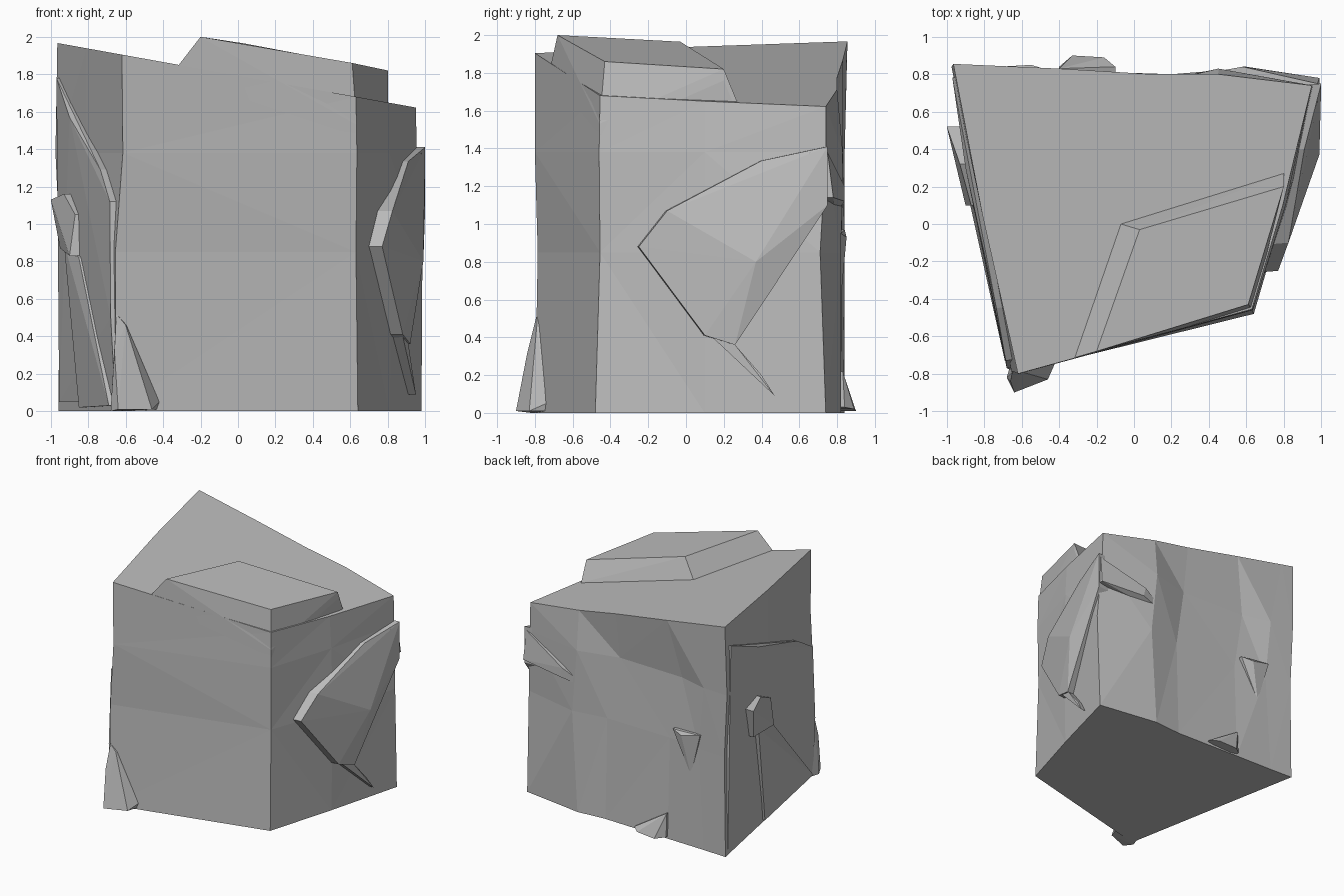
import bpy
import bmesh
from mathutils import Vector

default_cube = bpy.data.objects.get("Cube")
if default_cube:
    bpy.data.objects.remove(default_cube, do_unlink=True)

# One plain stone colour
stone = bpy.data.materials.new("stone_grey")
stone.use_nodes = True
stone_colour = (0.51, 0.51, 0.51, 1)
stone.diffuse_color = stone_colour
stone.node_tree.nodes["Principled BSDF"].inputs["Base Color"].default_value = stone_colour


def finish(name, bm):
    """Turn a bmesh into a flat shaded stone object."""
    bmesh.ops.recalc_face_normals(bm, faces=bm.faces[:])
    mesh = bpy.data.meshes.new(name)
    bm.to_mesh(mesh)
    bm.free()
    mesh.materials.append(stone)
    obj = bpy.data.objects.new(name, mesh)
    bpy.context.collection.objects.link(obj)
    return obj


def chunk(name, outer, inward):
    """Convex flake: outer corners plus the same corners sunk into the block."""
    bm = bmesh.new()
    for corner in outer:
        bm.verts.new(corner)
        bm.verts.new(Vector(corner) + Vector(inward))
    result = bmesh.ops.convex_hull(bm, input=bm.verts[:])
    unused = {item for key in ("geom_interior", "geom_unused")
              for item in result[key] if isinstance(item, bmesh.types.BMVert)}
    bmesh.ops.delete(bm, geom=list(unused), context="VERTS")
    bmesh.ops.dissolve_limit(bm, angle_limit=0.02, verts=bm.verts[:], edges=bm.edges[:])
    return finish(name, bm)


def top_height(x):
    """Height of the tilted upper surface of the block."""
    return 1.793 - 0.18 * x


# Main block: each column lists its corner at the foot, lower, upper and top levels
columns = [
    [(-.65, -.8), (-.655, -.785), (-.615, -.8), (-.62, -.8)],     # front right corner
    [(.64, -.48), (.63, -.455), (.635, -.46), (.63, -.455)],      # front left corner
    [(.81, .1), (.825, .1), (.81, .1), (.795, .1)],               # left side middle
    [(.98, .74), (.985, .71), (.955, .74), (.95, .74)],           # back left corner
    [(.45, .82), (.5, .82), (.45, .83), (.45, .8)],               # back bulge
    [(.2, .8), (.2, .775), (.1, .745), (.1, .8)],                 # back hollow
    [(-.4, .82), (-.4, .79), (-.5, .765), (-.4, .83)],            # back middle
    [(-.75, .83), (-.7, .825), (-.75, .83), (-.85, .85)],         # back right bulge
    [(-.96, .84), (-.95, .84), (-.975, .84), (-.965, .855)],      # back right corner
    [(-.81, .05), (-.82, .05), (-.81, .05), (-.81, .05)],         # right side middle
]
level_heights = (0, 0.85, 1.38)

bm = bmesh.new()
grid = []
for column in columns:
    heights = (*level_heights, top_height(column[-1][0]))
    grid.append([bm.verts.new((x, y, z)) for (x, y), z in zip(column, heights)])
for left, right in zip(grid, grid[1:] + grid[:1]):
    for level in range(len(level_heights)):
        bm.faces.new((left[level], right[level], right[level + 1], left[level + 1]))
bm.faces.new([column[-1] for column in grid])
bm.faces.new([column[0] for column in reversed(grid)])
bmesh.ops.triangulate(bm, faces=[f for f in bm.faces if len(f.verts) == 4])
finish("main_block", bm)

# Raised slab on the front left of the top, with sloping inner sides
chunk("top_slab", [
    (-.2, -.68, 2), (.61, -.43, 1.86), (.8, .2, 1.82), (.03, -.03, 1.965),
    (-.32, -.715, 1.845), (.634, -.458, 1.53), (.8, .27, 1.65), (-.07, 0, 1.805),
], (0, 0, -.06))

# Large pointed plate on the left side, with the wedge trailing below it
chunk("left_plate", [
    (.77, -.25, .88), (.825, -.1, 1.07), (.91, .4, 1.335), (1, .75, 1.41),
    (1, .75, 1.1), (.99, .37, .8), (.92, .26, .36), (.88, .1, .41),
], (-.12, -.01, 0))
chunk("left_wedge", [
    (.91, .26, .36), (.88, .14, .4), (.95, .47, .09), (.93, .4, .2),
], (-.12, 0, 0))

# Thick layer on the right side, ending in a slanting ledge
chunk("right_layer", [
    (-.97, .78, 1.78), (-.9, .3, 1.57), (-.735, -.45, 1.29), (-.685, -.73, 1.12),
    (-.68, -.77, .5), (-.655, -.78, .05), (-.815, .05, .05), (-.955, .8, .05),
], (.12, .02, 0))

# Knob and the long ridge running down from it
chunk("right_knob", [
    (-1, .52, 1.13), (-.93, .32, 1.16), (-.87, .1, 1.05), (-.9, .1, .83), (-.95, .45, .87),
], (.15, 0, 0))
chunk("right_ridge", [
    (-.93, .35, .9), (-.85, .06, .82), (-.69, -.73, .03), (-.85, .15, .02),
], (.12, 0, 0))

# Splinters at the foot and the back
chunk("front_foot", [
    (-.65, -.79, .52), (-.6, -.79, .46), (-.66, -.84, .32), (-.42, -.74, .05),
    (-.46, -.83, .01), (-.64, -.9, .01), (-.68, -.82, 0),
], (.03, .1, 0))
chunk("back_foot", [
    (-.4, .83, .22), (-.4, .84, .02), (-.33, .9, .01), (-.16, .89, .02), (-.1, .84, .03),
], (0, -.1, 0))
chunk("back_ledge", [
    (.98, .75, 1.38), (.99, .78, 1.14), (.6, .84, 1.12), (.58, .84, 1.2), (.3, .79, 1.05),
], (0, -.1, 0))
chunk("back_splinter", [
    (-.55, .85, .93), (-.72, .84, .97), (-.45, .82, .95), (-.62, .82, .6),
], (0, -.06, 0))
